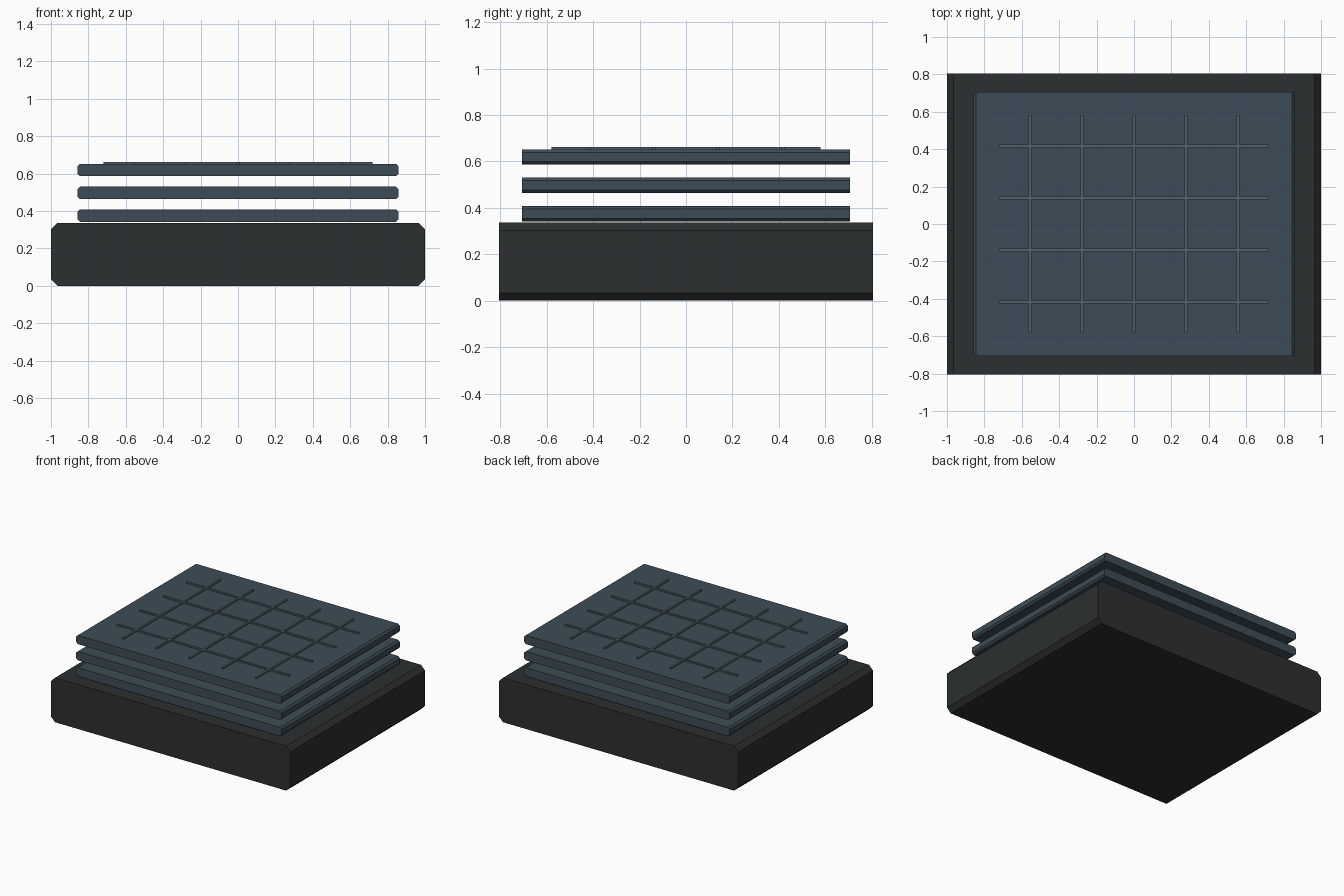
import bpy

if "Cube" in bpy.data.objects:
    bpy.data.objects.remove(bpy.data.objects["Cube"])


def material(name, rgb):
    mat = bpy.data.materials.new(name)
    mat.diffuse_color = (*rgb, 1)
    mat.use_nodes = True
    mat.node_tree.nodes["Principled BSDF"].inputs["Base Color"].default_value = mat.diffuse_color
    return mat


def slab(name, hx, hy, z0, z1, c, mat, x=0, y=0):
    """Slab extruded along y; c chamfers its four lengthwise edges."""
    if c:
        prof = [(-hx + c, z0), (hx - c, z0), (hx, z0 + c), (hx, z1 - c),
                (hx - c, z1), (-hx + c, z1), (-hx, z1 - c), (-hx, z0 + c)]
    else:
        prof = [(-hx, z0), (hx, z0), (hx, z1), (-hx, z1)]
    n = len(prof)
    verts = [(x + px, y + s * hy, pz) for s in (-1, 1) for px, pz in prof]
    faces = [tuple(range(n)), tuple(reversed(range(n, 2 * n)))]
    faces += [(i, i + n, (i + 1) % n + n, (i + 1) % n) for i in range(n)]
    mesh = bpy.data.meshes.new(name)
    mesh.from_pydata(verts, [], faces)
    mesh.materials.append(mat)
    obj = bpy.data.objects.new(name, mesh)
    bpy.context.collection.objects.link(obj)
    return obj


dark = material("dark_base", (0.025, 0.029, 0.030))
blue = material("slate_blue", (0.048, 0.073, 0.095))
teal = material("ridge_teal", (0.075, 0.125, 0.145))

# Heavy base block
slab("base", 1.0, 0.805, 0, 0.336, 0.034, dark)

# Three floating plates
for i in range(3):
    z = 0.342 + i * 0.122
    slab(f"plate_{i + 1}", 0.858, 0.707, z, z + 0.066, 0.013, blue)

# Raised grid on the top plate
for i in range(5):
    slab(f"long_ridge_{i + 1}", 0.007, 0.58, 0.648, 0.662, 0, teal, x=(i - 2) * 0.278)
for i in range(4):
    slab(f"cross_ridge_{i + 1}", 0.72, 0.007, 0.648, 0.6615, 0, teal, y=(i - 1.5) * 0.278)
